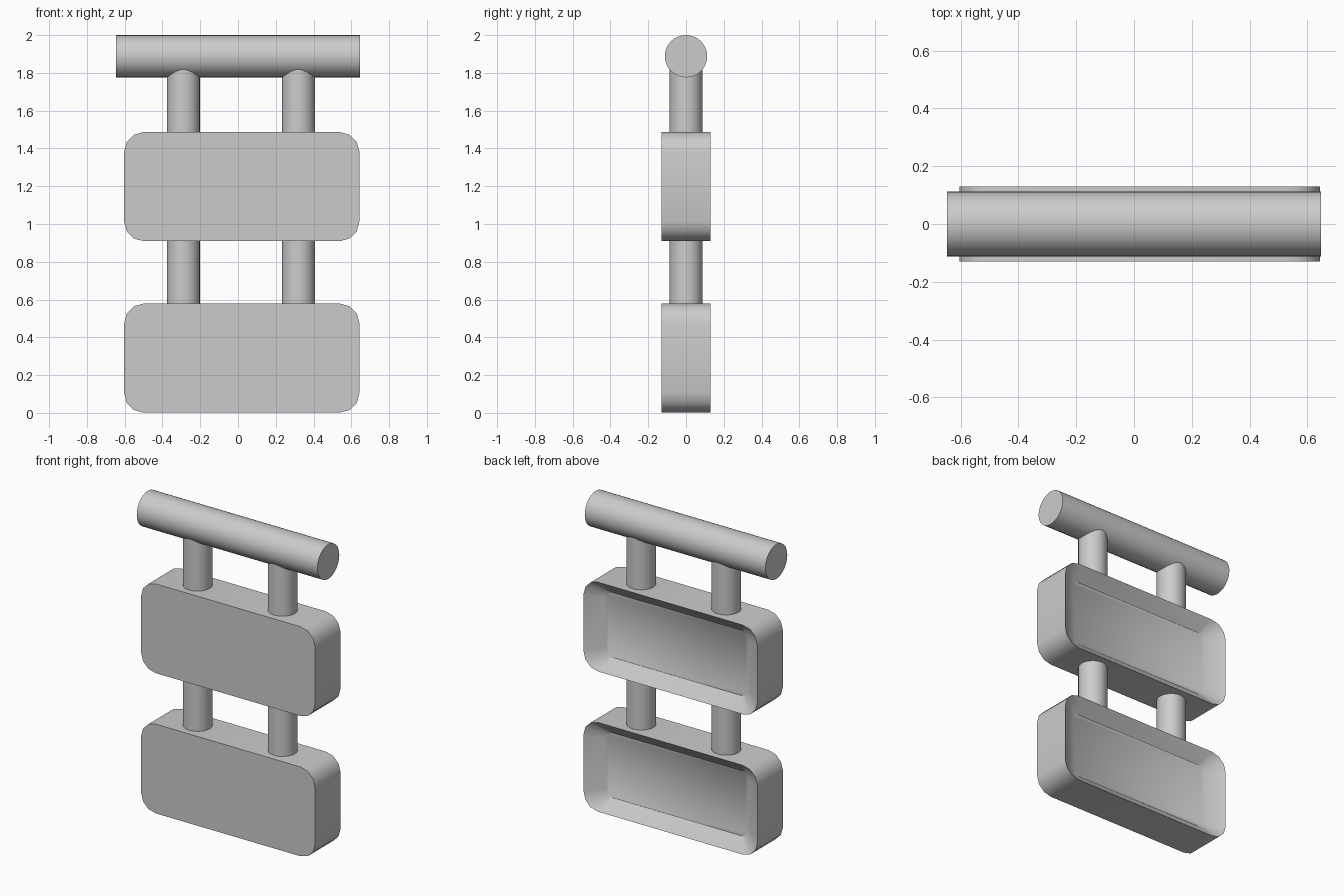
import bpy, bmesh
from math import sin, cos, pi
from mathutils import Matrix

if "Cube" in bpy.data.objects:
    bpy.data.objects.remove(bpy.data.objects["Cube"])


def rounded_rect(hx, hz, r, segs=3):
    """Outline of a rounded rectangle in x, z."""
    pts = []
    for i, (sx, sz) in enumerate([(1, 1), (-1, 1), (-1, -1), (1, -1)]):
        for k in range(segs + 1):
            a = (i + k / segs) * pi / 2
            pts.append((sx * (hx - r) + r * cos(a), sz * (hz - r) + r * sin(a)))
    return pts


def finish(bm, name, location):
    bmesh.ops.recalc_face_normals(bm, faces=bm.faces)
    mesh = bpy.data.meshes.new(name)
    bm.to_mesh(mesh)
    bm.free()
    obj = bpy.data.objects.new(name, mesh)
    bpy.context.collection.objects.link(obj)
    obj.location = location
    bpy.ops.object.select_all(action='DESELECT')
    obj.select_set(True)
    bpy.context.view_layer.objects.active = obj
    bpy.ops.object.shade_smooth_by_angle(angle=0.6)
    return obj


def panel(name, z):
    """Flat-fronted tray with a tapered recess in its back."""
    bm = bmesh.new()
    sections = [(0.623, 0.289, 0.105, -0.13),   # front edge
                (0.623, 0.289, 0.105, 0.13),    # back edge
                (0.511, 0.21, 0.05, 0.06)]      # recess floor
    loops = [[bm.verts.new((x, y, zz)) for x, zz in rounded_rect(hx, hz, r)]
             for hx, hz, r, y in sections]
    for a, b in zip(loops, loops[1:]):
        n = len(a)
        for i in range(n):
            j = (i + 1) % n
            bm.faces.new((a[i], a[j], b[j], b[i]))
    bm.faces.new(loops[0])
    bm.faces.new(loops[-1])
    return finish(bm, name, (0.02, 0, z))


def rod(name, radius, length, location, axis='Z'):
    bm = bmesh.new()
    rot = Matrix.Rotation(pi / 2, 4, 'Y') if axis == 'X' else Matrix()
    bmesh.ops.create_cone(bm, cap_ends=True, segments=32, radius1=radius,
                          radius2=radius, depth=length, matrix=rot)
    return finish(bm, name, location)


# Two hanging panels
panel("lower_panel", 0.29)
panel("upper_panel", 1.198)

# Top bar
rod("top_bar", 0.112, 1.294, (0, 0, 1.888), 'X')

# Posts between the panels and up into the bar
for side, x in (("left", -0.289), ("right", 0.32)):
    for level, z0, z1 in (("lower", 0.57, 0.92), ("upper", 1.477, 1.87)):
        rod(f"{level}_{side}_post", 0.087, z1 - z0, (x, 0, (z0 + z1) / 2))
